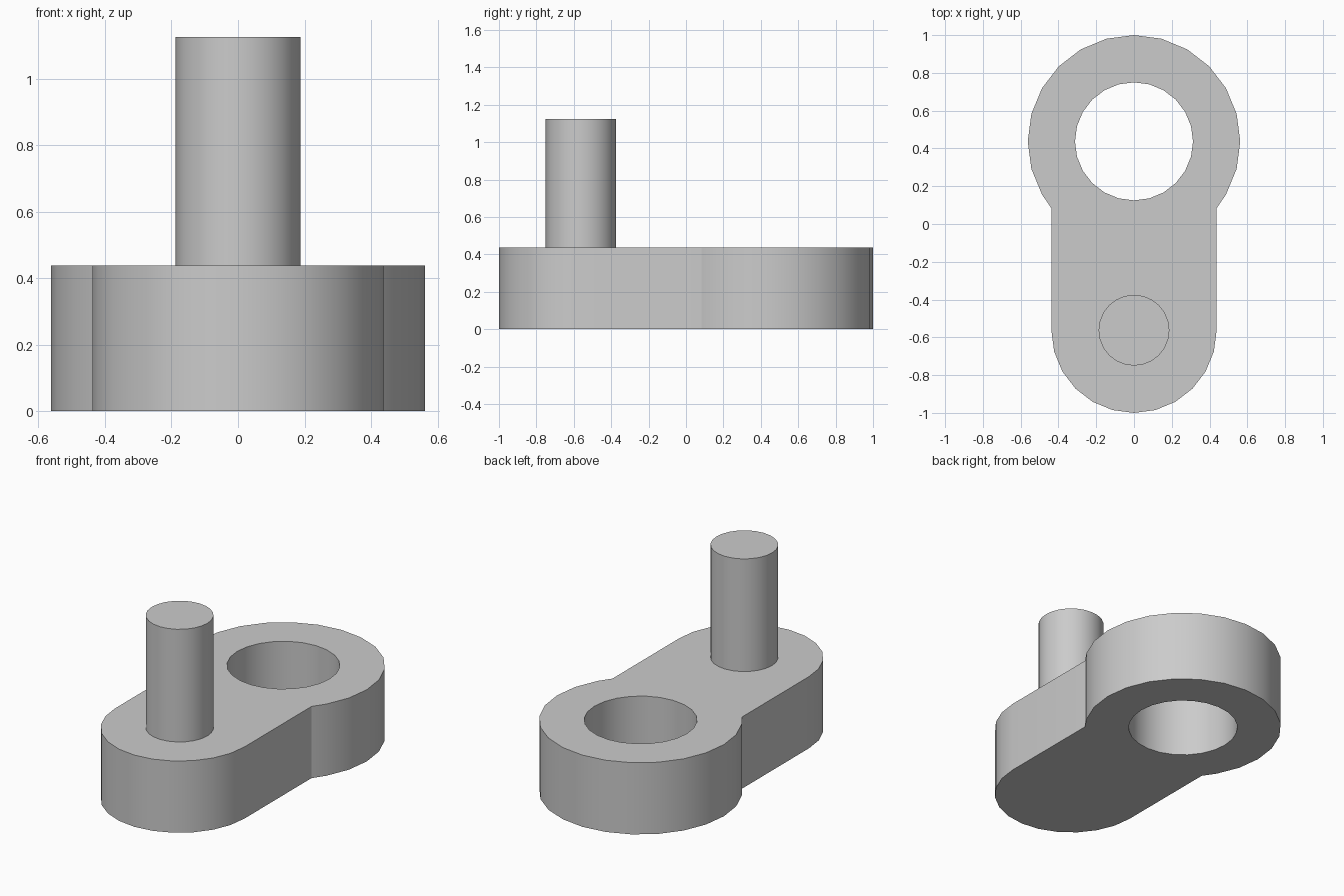
import bpy, bmesh
from math import sin, cos, radians, asin, degrees

cube = bpy.data.objects.get("Cube")
if cube:
    bpy.data.objects.remove(cube, do_unlink=True)

RING_Y, RING_R, HOLE_R = 0.4375, 0.5625, 0.3125
PIN_Y, PIN_R, ARM_R = -0.5625, 0.1875, 0.4375
THICK, TOP = 0.4375, 1.125

grey = bpy.data.materials.new("plain grey")
grey.use_nodes = True
colour = (0.6, 0.6, 0.6, 1)
grey.diffuse_color = colour
grey.node_tree.nodes["Principled BSDF"].inputs["Base Color"].default_value = colour


def arc(y, r, angles):
    return [(r * cos(radians(a)), y + r * sin(radians(a))) for a in angles]


def extruded(name, loops, z0, z1):
    """Fill the closed outlines (the later ones are holes) and extrude upwards."""
    bm = bmesh.new()
    edges = []
    for loop in loops:
        vs = [bm.verts.new((x, y, z0)) for x, y in loop]
        edges += [bm.edges.new((a, b)) for a, b in zip(vs, vs[1:] + vs[:1])]
    bmesh.ops.triangle_fill(bm, edges=edges, use_beauty=True)
    res = bmesh.ops.extrude_face_region(bm, geom=bm.faces[:], use_keep_orig=True)
    top = [g for g in res["geom"] if isinstance(g, bmesh.types.BMVert)]
    bmesh.ops.translate(bm, verts=top, vec=(0, 0, z1 - z0))
    bmesh.ops.recalc_face_normals(bm, faces=bm.faces[:])
    mesh = bpy.data.meshes.new(name)
    bm.to_mesh(mesh)
    bm.free()
    mesh.materials.append(grey)
    obj = bpy.data.objects.new(name, mesh)
    bpy.context.collection.objects.link(obj)
    bpy.ops.object.select_all(action="DESELECT")
    obj.select_set(True)
    bpy.context.view_layer.objects.active = obj
    bpy.ops.object.shade_smooth_by_angle(angle=radians(30))
    return obj


full = range(0, 360, 15)

# Crank arm: round ring end, straight sides, narrower rounded pin end
meet = -degrees(asin((RING_R**2 - ARM_R**2) ** 0.5 / RING_R))
outline = arc(RING_Y, RING_R, [meet, *range(-30, 211, 15), 180 - meet])
outline += arc(PIN_Y, ARM_R, range(180, 361, 15))
extruded("crank_arm", [outline, arc(RING_Y, HOLE_R, full)], 0, THICK)

# Upright pin, seated slightly into the arm
extruded("crank_pin", [arc(PIN_Y, PIN_R, full)], THICK - 0.02, TOP)
